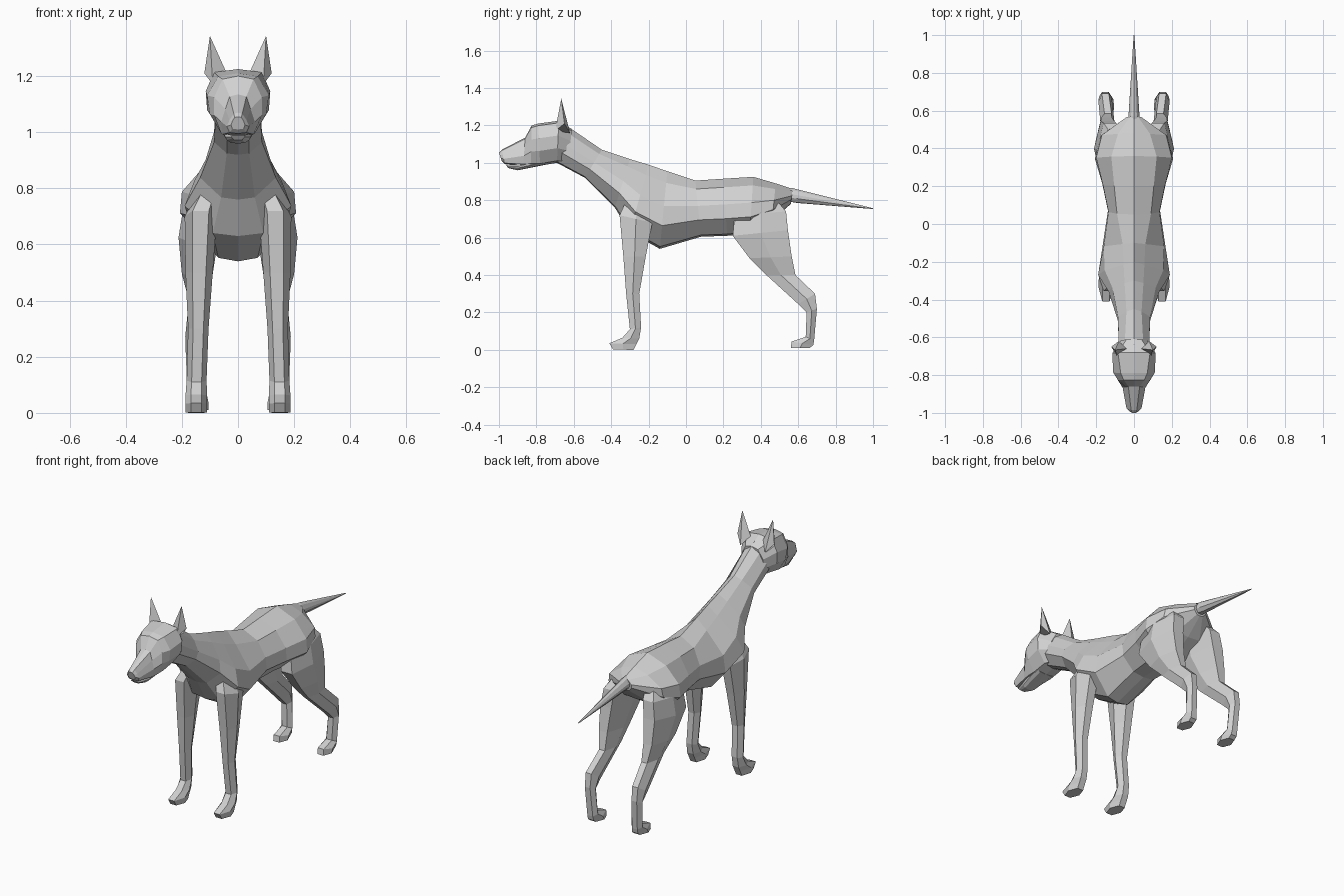
import bpy
import bmesh
from mathutils import Vector

# Remove only the default cube
default_cube = bpy.data.objects.get("Cube")
if default_cube:
    bpy.data.objects.remove(default_cube, do_unlink=True)

# One plain coat colour for the whole animal
coat = bpy.data.materials.new("light grey coat")
coat.use_nodes = True
coat_colour = (0.64, 0.64, 0.64, 1)
coat.diffuse_color = coat_colour
coat.node_tree.nodes["Principled BSDF"].inputs["Base Color"].default_value = coat_colour


def finish_mesh(name, bm):
    """Turn a bmesh into a flat shaded object with outward normals."""
    bmesh.ops.recalc_face_normals(bm, faces=bm.faces)
    mesh = bpy.data.meshes.new(name)
    bm.to_mesh(mesh)
    bm.free()
    mesh.materials.append(coat)
    part = bpy.data.objects.new(name, mesh)
    bpy.context.scene.collection.objects.link(part)
    return part


def loft(name, rings):
    """Skin a closed surface over rings with equal point counts."""
    bm = bmesh.new()
    loops = [[bm.verts.new(point) for point in ring] for ring in rings]
    count = len(loops[0])
    for lower, upper in zip(loops, loops[1:]):
        for i in range(count):
            j = (i + 1) % count
            bm.faces.new((lower[i], lower[j], upper[j], upper[i]))
    bm.faces.new(loops[0])
    bm.faces.new(loops[-1])
    return finish_mesh(name, bm)


def trunk_ring(top, bottom, widths, heights):
    """Symmetric ring between a top and a bottom point (y, z)."""
    start, end = Vector((0, *top)), Vector((0, *bottom))
    left = []
    for amount, width in zip(heights, widths):
        point = start.lerp(end, amount)
        point.x = width
        left.append(point)
    right = [Vector((-p.x, p.y, p.z)) for p in reversed(left)]
    return [start, *left, end, *right]


def limb_ring(front, back, inner, outer, side):
    """Six sided ring between a front and a back point (y, z)."""
    start, end = Vector((0, *front)), Vector((0, *back))
    corners = ((0, 0.25), (0, 0.75), (0.5, 1), (1, 0.75), (1, 0.25), (0.5, 0))
    ring = []
    for along, across in corners:
        point = start.lerp(end, along)
        point.x = side * (inner + (outer - inner) * across)
        ring.append(point)
    return ring


def build_trunk(name, sections, heights):
    return loft(name, [trunk_ring(*section, heights) for section in sections])


def build_limb(name, sections, side):
    return loft(name, [limb_ring(*section, side) for section in sections])


# How far down each ring the widths apply
body_heights = (.15, .45, .7, .97)
head_heights = (.05, .35, .65, .95)

# Neck, chest, waist and rump
build_trunk("body", [
    ((-.64, 1.2), (-.69, 1), (.05, .08, .08, .04)),
    ((-.45, 1.07), (-.54, .92), (.04, .085, .085, .04)),
    ((-.3, 1.02), (-.38, .76), (.05, .115, .135, .06)),
    ((-.2, .99), (-.3, .63), (.055, .155, .19, .09)),
    ((-.1, .955), (-.14, .54), (.06, .16, .168, .07)),
    ((.05, .905), (.08, .605), (.09, .135, .138, .07)),
    ((.2, .915), (.22, .61), (.105, .165, .168, .08)),
    ((.36, .925), (.34, .62), (.12, .2, .207, .12)),
    ((.48, .89), (.46, .69), (.085, .17, .178, .08)),
    ((.57, .86), (.56, .78), (.02, .04, .04, .02)),
], body_heights)

# Skull narrowing through the brow into the muzzle
build_trunk("head", [
    ((-.61, 1.18), (-.63, 1), (.04, .07, .07, .04)),
    ((-.68, 1.225), (-.69, 1), (.085, .115, .11, .06)),
    ((-.79, 1.21), (-.78, .985), (.07, .11, .1, .06)),
    ((-.825, 1.2), (-.83, .985), (.055, .085, .085, .06)),
    ((-.86, 1.135), (-.87, .985), (.03, .045, .06, .055)),
    ((-.985, 1.07), (-.97, .995), (.015, .03, .04, .03)),
    ((-1, 1.055), (-.985, 1.01), (.012, .02, .025, .02)),
], head_heights)

# Lower jaw, barely open
build_trunk("jaw", [
    ((-.77, 1.03), (-.75, .99), (.05, .06, .06, .04)),
    ((-.89, .995), (-.9, .96), (.04, .045, .04, .025)),
    ((-.965, .99), (-.95, .972), (.02, .025, .02, .015)),
], head_heights)

# Long pointed tail
build_trunk("tail", [
    ((.46, .87), (.5, .8), (.02, .03, .03, .02)),
    ((.57, .865), (.6, .785), (.015, .028, .028, .012)),
    ((1, .757), (1, .753), (.002, .002, .002, .002)),
], body_heights)

# Legs from hidden shoulder or hip down to the sole
front_leg = [
    ((-.3, .84), (-.2, .84), .05, .12),
    ((-.355, .72), (-.18, .68), .075, .19),
    ((-.335, .5), (-.215, .5), .09, .187),
    ((-.32, .3), (-.25, .3), .105, .178),
    ((-.3, .11), (-.24, .12), .112, .183),
    ((-.34, .065), (-.25, .06), .11, .187),
    ((-.41, .035), (-.265, .03), .11, .187),
    ((-.39, .002), (-.28, 0), .11, .187),
]
hind_leg = [
    ((.32, .84), (.46, .83), .05, .13),
    ((.26, .72), (.535, .74), .06, .195),
    ((.25, .61), (.545, .64), .07, .212),
    ((.34, .49), (.565, .5), .09, .2),
    ((.43, .4), (.585, .4), .1, .175),
    ((.6, .245), (.69, .3), .115, .188),
    ((.645, .2), (.7, .22), .118, .186),
    ((.64, .07), (.685, .05), .11, .18),
    ((.565, .045), (.68, .025), .105, .182),
    ((.56, .01), (.66, .01), .105, .182),
]


def build_ear(name, side):
    """Upright pointed ear on a four sided base."""
    bm = bmesh.new()
    base = ((.04, -.66, 1.21), (.09, -.7, 1.17), (.12, -.65, 1.21), (.08, -.62, 1.16))
    foot = [bm.verts.new((side * x, y, z)) for x, y, z in base]
    tip = bm.verts.new((side * .1, -.667, 1.343))
    bm.faces.new(foot)
    for i, corner in enumerate(foot):
        bm.faces.new((corner, foot[(i + 1) % len(foot)], tip))
    return finish_mesh(name, bm)


# Paired parts on both sides
for label, side in (("left", 1), ("right", -1)):
    build_limb(label + "_front_leg", front_leg, side)
    build_limb(label + "_hind_leg", hind_leg, side)
    build_ear(label + "_ear", side)
